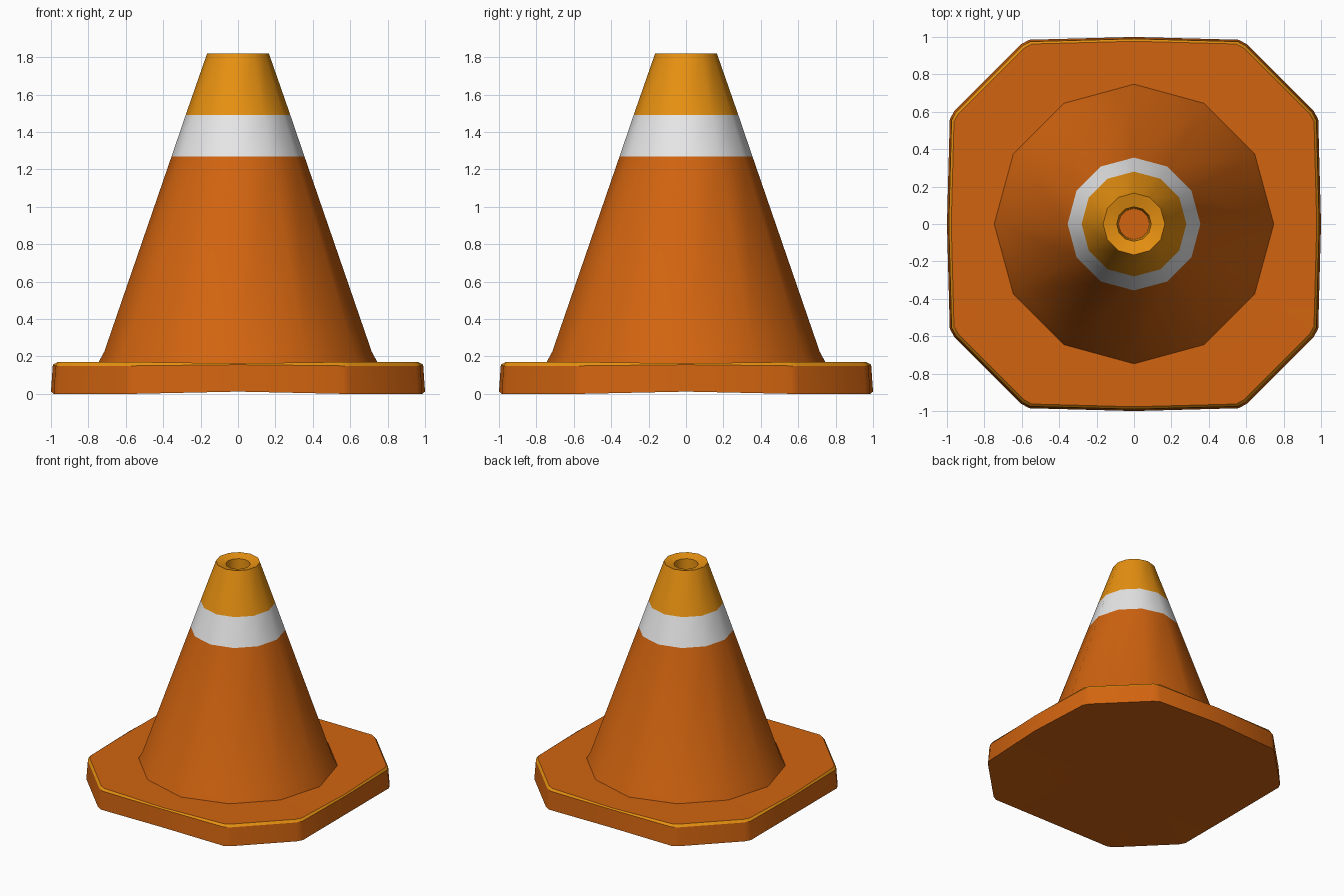
import bpy, bmesh
from math import cos, sin, pi, radians
from mathutils import Vector, Matrix

cube = bpy.data.objects.get("Cube")
if cube:
    bpy.data.objects.remove(cube)


def material(name, rgb):
    mat = bpy.data.materials.new(name)
    mat.use_nodes = True
    mat.diffuse_color = (*rgb, 1)
    bsdf = mat.node_tree.nodes["Principled BSDF"]
    bsdf.inputs["Base Color"].default_value = (*rgb, 1)
    bsdf.inputs["Roughness"].default_value = 0.7
    return mat


ORANGE, AMBER, WHITE = 0, 1, 2
materials = [
    material("orange", (0.64, 0.127, 0.005)),
    material("amber", (0.88, 0.31, 0.006)),
    material("white", (0.8, 0.8, 0.8)),
]


def bridge(bm, lower, upper, colour):
    """Join two closed rings of vertices with a band of quads."""
    n = len(lower)
    for i in range(n):
        j = (i + 1) % n
        face = bm.faces.new((lower[i], lower[j], upper[j], upper[i]))
        face.material_index = colour


def fan(bm, ring, centre, colour):
    """Close a ring with triangles around a centre point."""
    hub = bm.verts.new(centre)
    for i, vert in enumerate(ring):
        face = bm.faces.new((vert, ring[(i + 1) % len(ring)], hub))
        face.material_index = colour


def finish(bm, name, angle):
    bmesh.ops.recalc_face_normals(bm, faces=bm.faces)
    mesh = bpy.data.meshes.new(name)
    bm.to_mesh(mesh)
    bm.free()
    for mat in materials:
        mesh.materials.append(mat)
    obj = bpy.data.objects.new(name, mesh)
    bpy.context.collection.objects.link(obj)
    bpy.ops.object.select_all(action="DESELECT")
    obj.select_set(True)
    bpy.context.view_layer.objects.active = obj
    bpy.ops.object.shade_smooth_by_angle(angle=radians(angle))
    return obj


# Base slab: octagon with clipped corners and slightly bowed sides
def base_ring(bm, scale, side_z, corner_z):
    quarter = [(1, 0, side_z), (0.985, 0.56, corner_z), (0.96, 0.605, corner_z),
               (0.605, 0.96, corner_z), (0.56, 0.985, corner_z)]
    ring = []
    for k in range(4):
        turn = Matrix.Rotation(k * pi / 2, 3, "Z")
        ring += [bm.verts.new(turn @ Vector((x * scale, y * scale, z)))
                 for x, y, z in quarter]
    return ring


bm = bmesh.new()
bottom = base_ring(bm, 1.0, 0.012, 0)
shoulder = base_ring(bm, 0.99, 0.156, 0.15)
top = base_ring(bm, 0.977, 0.163, 0.17)
bridge(bm, bottom, shoulder, ORANGE)
bridge(bm, shoulder, top, AMBER)
fan(bm, bottom, (0, 0, 0.012), ORANGE)
fan(bm, top, (0, 0, 0.163), ORANGE)
finish(bm, "base_slab", 30)

# Cone body: twelve-sided profile, colour of the band below each point,
# turning over the rim into an open throat
SIDES = 12
profile = [
    (0.75, 0.155, None),
    (0.745, 0.17, ORANGE),
    (0.715, 0.225, ORANGE),
    (0.355, 1.27, ORANGE),
    (0.28, 1.49, WHITE),
    (0.165, 1.82, AMBER),
    (0.092, 1.80, AMBER),
    (0.083, 1.6, AMBER),
]
bm = bmesh.new()
previous = None
for radius, z, colour in profile:
    ring = [bm.verts.new((radius * cos(2 * pi * i / SIDES),
                          radius * sin(2 * pi * i / SIDES), z))
            for i in range(SIDES)]
    if previous:
        bridge(bm, previous, ring, colour)
    previous = ring
fan(bm, previous, (0, 0, 1.6), ORANGE)
finish(bm, "cone_body", 50)
